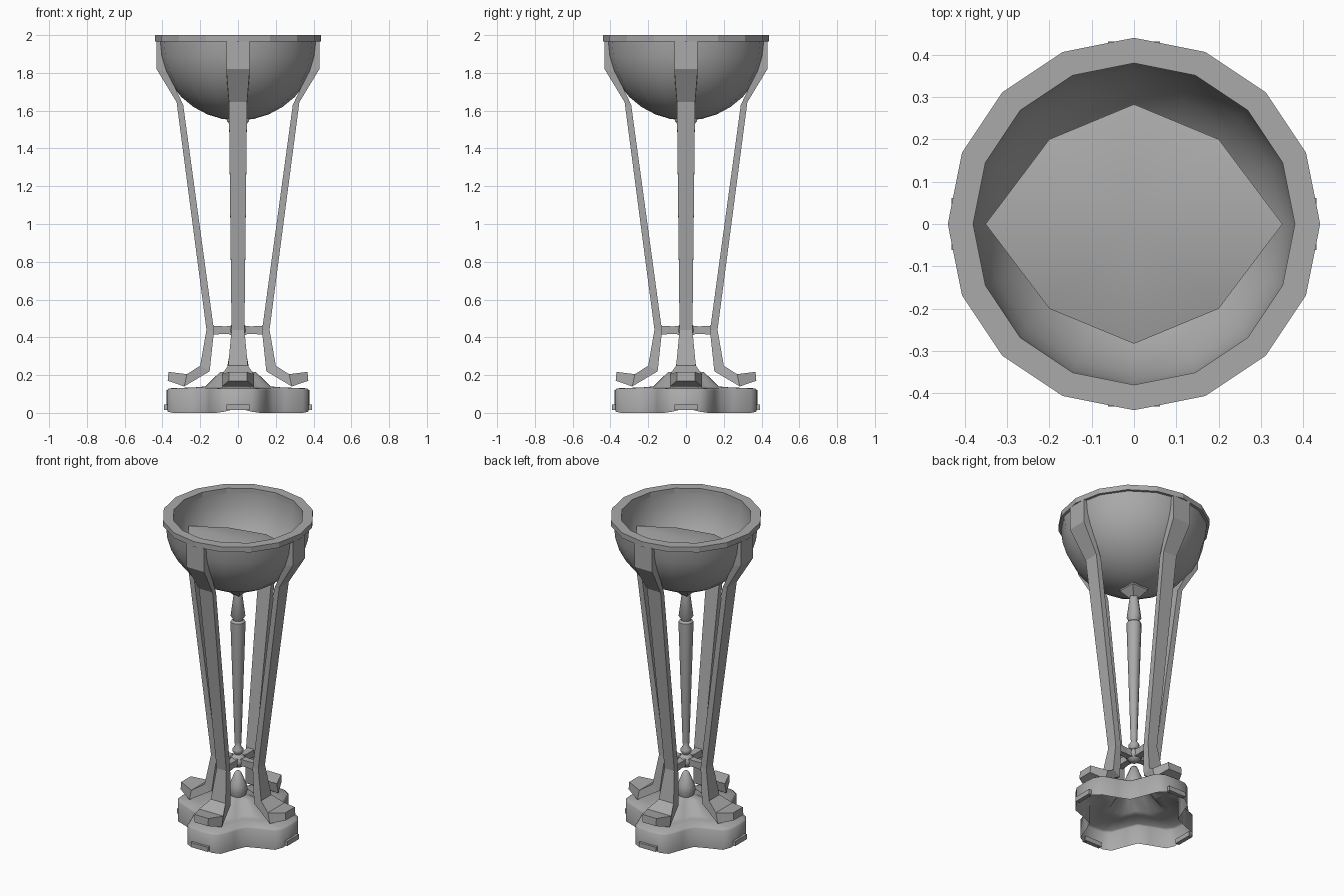
import bpy, bmesh, math
from mathutils import Matrix

cube = bpy.data.objects.get("Cube")
if cube:
    bpy.data.objects.remove(cube)

grey = bpy.data.materials.new("plain_grey")
grey.use_nodes = True
colour = (0.4, 0.4, 0.4, 1)
grey.diffuse_color = colour
grey.node_tree.nodes["Principled BSDF"].inputs["Base Color"].default_value = colour


def finish(name, bm, smooth=0):
    """Turn a bmesh into a named object, smoothed below the given angle."""
    bmesh.ops.remove_doubles(bm, verts=bm.verts, dist=0.0005)
    bmesh.ops.recalc_face_normals(bm, faces=bm.faces)
    mesh = bpy.data.meshes.new(name)
    bm.to_mesh(mesh)
    bm.free()
    ob = bpy.data.objects.new(name, mesh)
    bpy.context.collection.objects.link(ob)
    mesh.materials.append(grey)
    if smooth:
        bpy.ops.object.select_all(action='DESELECT')
        ob.select_set(True)
        bpy.context.view_layer.objects.active = ob
        bpy.ops.object.shade_smooth_by_angle(angle=math.radians(smooth))
    return ob


def bridge(bm, rings, closed=False):
    """Join consecutive rings of points with quads."""
    loops = [[bm.verts.new(p) for p in ring] for ring in rings]
    pairs = list(zip(loops, loops[1:])) + ([(loops[-1], loops[0])] if closed else [])
    for a, b in pairs:
        for i in range(len(a)):
            j = (i + 1) % len(a)
            bm.faces.new((a[i], a[j], b[j], b[i]))
    return loops


def circle(r, z, n):
    r = max(r, 0.0001)
    return [(r * math.cos(math.tau * i / n), r * math.sin(math.tau * i / n), z) for i in range(n)]


def lathe(name, profile, n, smooth=0, closed=False):
    bm = bmesh.new()
    bridge(bm, [circle(r, z, n) for r, z in profile], closed)
    return finish(name, bm, smooth)


def arc(radius, top, steps):
    """Quarter circle profile from the rim to the bottom of a bowl."""
    angles = [math.pi / 2 * i / steps for i in range(steps + 1)]
    return [(radius * math.cos(a), top - radius * math.sin(a)) for a in angles]


# Bowl: rim, outer shell, inner shell and the low vaulted panel inside
lathe("bowl_rim", [(0.44, 2), (0.44, 1.967), (0.38, 1.967), (0.38, 2)], 16, closed=True)
lathe("bowl_outside", arc(0.424, 1.972, 8), 16, 40)
lathe("bowl_inside", [(0.38, 2)] + arc(0.38, 1.97, 8), 16, 40)

bm = bmesh.new()
ring = []
for x, y, z in circle(0.283, 0, 8):
    if abs(x) > 0.25:
        x *= 1.24
    ring.append(bm.verts.new((x, y, 1.84 - 0.24 * abs(y))))
ridge = bm.verts.new((0, 0, 1.84))
for i in range(8):
    bm.faces.new((ring[i], ring[(i + 1) % 8], ridge))
finish("bowl_panel", bm, 60)

# Legs: stations of (outer x, z), (inner x, z), half width
stations = [
    ((0.431, 1.97), (0.38, 1.97), 0.062),
    ((0.431, 1.82), (0.37, 1.80), 0.062),
    ((0.325, 1.645), (0.29, 1.63), 0.048),
    ((0.167, 0.44), (0.127, 0.435), 0.034),
    ((0.20, 0.25), (0.15, 0.22), 0.052),
    ((0.27, 0.205), (0.285, 0.14), 0.085),
    ((0.368, 0.217), (0.372, 0.17), 0.048),
]
for k, side in enumerate(("left", "back", "right", "front")):
    turn = Matrix.Rotation(k * math.pi / 2, 4, 'Z')
    bm = bmesh.new()
    rings = [[(o[0], -w, o[1]), (o[0], w, o[1]), (i[0], w, i[1]), (i[0], -w, i[1])]
             for o, i, w in stations]
    loops = bridge(bm, rings)
    bm.faces.new(loops[0])
    bm.faces.new(loops[-1])
    bm.transform(turn)
    finish(side + "_leg", bm)

    # Brace from the leg to the hub, pinched near the middle
    bm = bmesh.new()
    rings = [[(x, -h, 0.438 - h), (x, h, 0.438 - h), (x, h, 0.438 + h), (x, -h, 0.438 + h)]
             for x, h in ((0.0, 0.025), (0.07, 0.02), (0.14, 0.024))]
    bridge(bm, rings)
    bm.transform(turn)
    finish(side + "_brace", bm)

    # Thin lip along the end of each base lobe
    bm = bmesh.new()
    bmesh.ops.create_cube(bm, size=1)
    bm.transform(turn @ Matrix.Translation((0.378, 0, 0.03)) @ Matrix.Diagonal((0.026, 0.12, 0.03, 1)))
    finish(side + "_base_lip", bm)

# Turned parts on the axis
lathe("brace_hub", [(0, 0.395), (0.025, 0.4), (0.045, 0.42), (0.05, 0.438),
                    (0.045, 0.456), (0.025, 0.478), (0, 0.48)], 8, 50)
socket = lathe("bowl_socket", [(0.082, 1.565), (0.082, 1.545), (0.028, 1.495), (0, 1.495)], 4)
socket.rotation_euler.z = math.pi / 4
lathe("spindle", [(0.022, 1.53), (0.026, 1.49), (0.043, 1.36), (0.03, 1.34), (0.03, 1.335),
                  (0.043, 1.325), (0.043, 1.29), (0.02, 0.56), (0.018, 0.53), (0.033, 0.51),
                  (0.033, 0.495), (0.018, 0.475), (0.018, 0.44)], 10, 40)
lathe("base_finial", [(0, 0.375), (0.02, 0.36), (0.05, 0.285), (0.056, 0.25), (0.04, 0.2)], 10, 50)

# Four-lobed base, open underneath, its lower edge raised at the lobe ends
lobe = [(0.385, 0), (0.38, 0.075), (0.35, 0.12), (0.255, 0.155)]
quarter = [(0.185, -0.185)] + [(x, -y) for x, y in lobe[:0:-1]] + lobe
outline = []
for k in range(4):
    c, s = round(math.cos(k * math.pi / 2)), round(math.sin(k * math.pi / 2))
    outline += [(c * x - s * y, s * x + c * y) for x, y in quarter]
profile = [(0.98, 0.12), (0.95, 0.13), (0.6, 0.135), (0.45, 0.14), (0.25, 0.215), (0.0001, 0.225)]
hem = [(x * 0.98, y * 0.98, max(0, 0.025 - 0.25 * min(abs(x), abs(y)))) for x, y in outline]
bm = bmesh.new()
bridge(bm, [hem] + [[(x * f, y * f, z) for x, y in outline] for f, z in profile])
finish("base_body", bm, 60)
